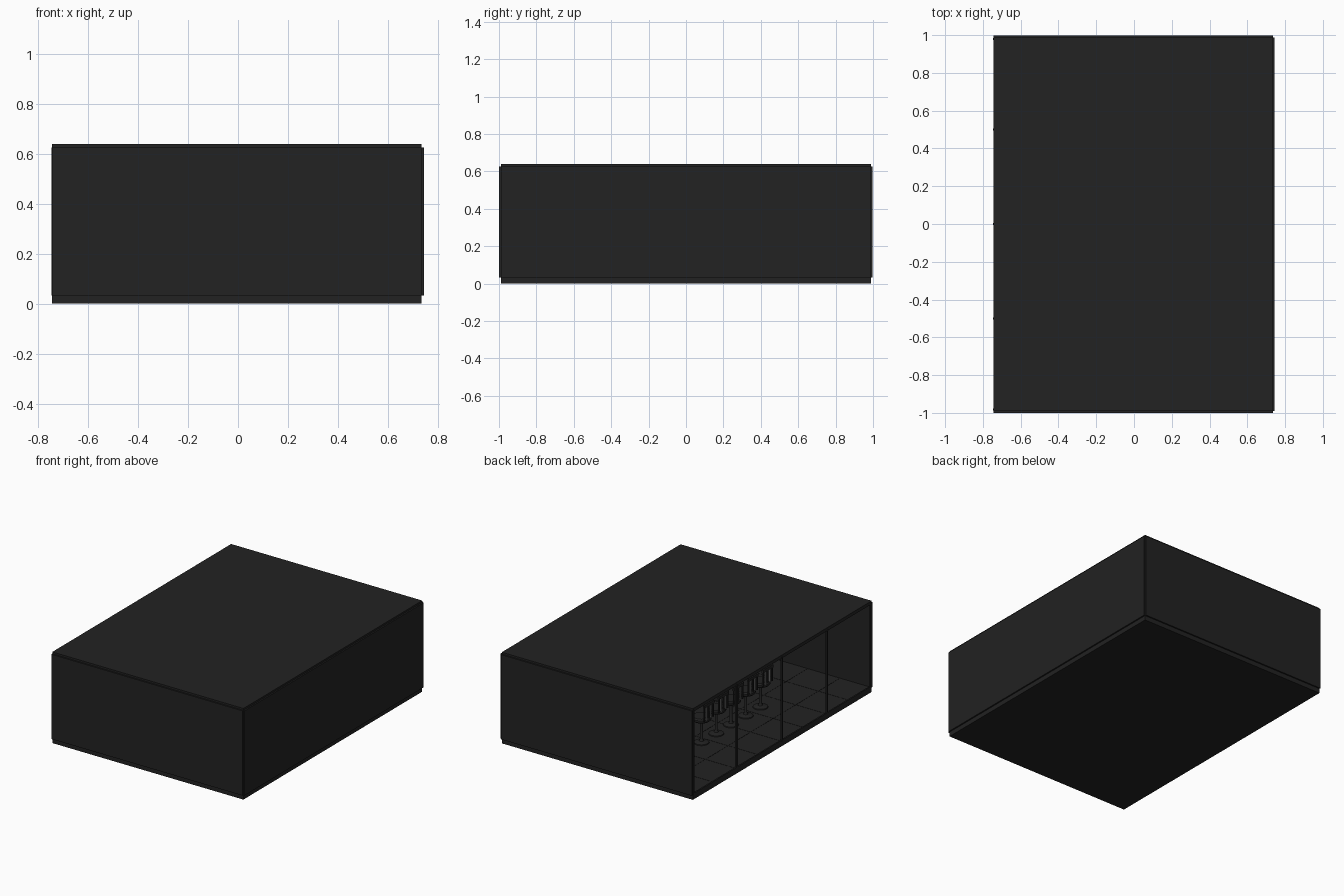
import bpy, math

if "Cube" in bpy.data.objects:
    bpy.data.objects.remove(bpy.data.objects["Cube"])

def mat(name, c):
    m = bpy.data.materials.new(name)
    m.diffuse_color = (c[0], c[1], c[2], 1)
    m.use_nodes = True
    m.node_tree.nodes["Principled BSDF"].inputs["Base Color"].default_value = m.diffuse_color
    return m

SHELL = mat("charcoal", (0.016, 0.016, 0.016))
JOINT = mat("black joint", (0.007, 0.007, 0.007))
METAL = mat("pale grey metal", (0.2, 0.2, 0.2))

def box(name, x0, x1, y0, y1, z0, z1, m=SHELL):
    """Box between two corners."""
    bpy.ops.mesh.primitive_cube_add(size=1)
    o = bpy.context.object
    o.name = name
    for v in o.data.vertices:
        v.co = ((x0 + x1) / 2 + v.co.x * (x1 - x0),
                (y0 + y1) / 2 + v.co.y * (y1 - y0),
                (z0 + z1) / 2 + v.co.z * (z1 - z0))
    o.data.materials.append(m)
    return o

def turned(name, x, y, profile, m=SHELL, n=20):
    """Solid of revolution from (radius, z) points."""
    verts, faces = [], []
    for r, z in profile:
        for i in range(n):
            a = 2 * math.pi * i / n
            verts.append((x + r * math.cos(a), y + r * math.sin(a), z))
    for k in range(len(profile) - 1):
        for i in range(n):
            j = (i + 1) % n
            faces.append((k*n + i, k*n + j, (k+1)*n + j, (k+1)*n + i))
    faces.append(tuple(reversed(range(n))))
    faces.append(tuple(range((len(profile)-1)*n, len(profile)*n)))
    me = bpy.data.meshes.new(name)
    me.from_pydata(verts, [], faces)
    me.materials.append(m)
    o = bpy.data.objects.new(name, me)
    bpy.context.collection.objects.link(o)
    bpy.context.view_layer.objects.active = o
    bpy.ops.object.select_all(action='DESELECT')
    o.select_set(True)
    bpy.ops.object.shade_smooth_by_angle()
    return o

# Floor and roof slabs, slightly inside the walls
box("floor_slab", -0.745, 0.735, -0.99, 0.988, 0, 0.032)
box("roof_slab", -0.745, 0.735, -0.99, 0.988, 0.625, 0.638)

# Three solid walls; the left side stays open
box("front_wall", -0.745, 0.735, -1.0, -0.988, 0.032, 0.625)
box("back_wall", -0.745, 0.735, 0.986, 0.998, 0.032, 0.625)
box("right_wall", 0.733, 0.745, -0.99, 0.988, 0.032, 0.625)

# Frame and mullions of the open side
for y in (-0.982, -0.5, 0, 0.5, 0.98):
    box("mullion", -0.747, -0.735, y - 0.006, y + 0.006, 0.032, 0.625)
box("lower_rail", -0.745, -0.735, -0.988, 0.986, 0.032, 0.042)
box("upper_rail", -0.745, -0.735, -0.988, 0.986, 0.615, 0.625)

# Floor tile joints
for i in range(-3, 4):
    box("floor_joint", -0.73, 0.73, i*0.25 - 0.002, i*0.25 + 0.002, 0.032, 0.033, JOINT)
for i in range(-2, 3):
    box("floor_joint", i*0.25 - 0.002, i*0.25 + 0.002, -0.98, 0.98, 0.032, 0.033, JOINT)

# Long central table on two pedestals
box("table_top", -0.2, 0.2, -0.48, 0.44, 0.24, 0.26)
for y in (-0.3, 0.26):
    box("table_pedestal", -0.08, 0.08, y - 0.04, y + 0.04, 0.032, 0.24)

# Five swivel chairs along each long side
for side in (-1, 1):
    x = side * 0.335
    for k in range(5):
        y = -0.345 + k * 0.163
        turned("chair_pedestal", x, y, [(0.05, 0.032), (0.048, 0.038), (0.015, 0.046),
                                        (0.009, 0.06), (0.009, 0.19)])
        turned("chair_seat", x, y, [(0.055, 0.19), (0.064, 0.198), (0.064, 0.212), (0.055, 0.22)])
        bx = x + side * 0.055
        for j in range(5):
            sy = y - 0.048 + j * 0.024
            box("chair_back_slat", bx - 0.004, bx + 0.004, sy - 0.005, sy + 0.005,
                0.21, 0.31, METAL if j % 2 else SHELL)
        box("chair_back_rail", bx - 0.006, bx + 0.006, y - 0.056, y + 0.056, 0.305, 0.325)
